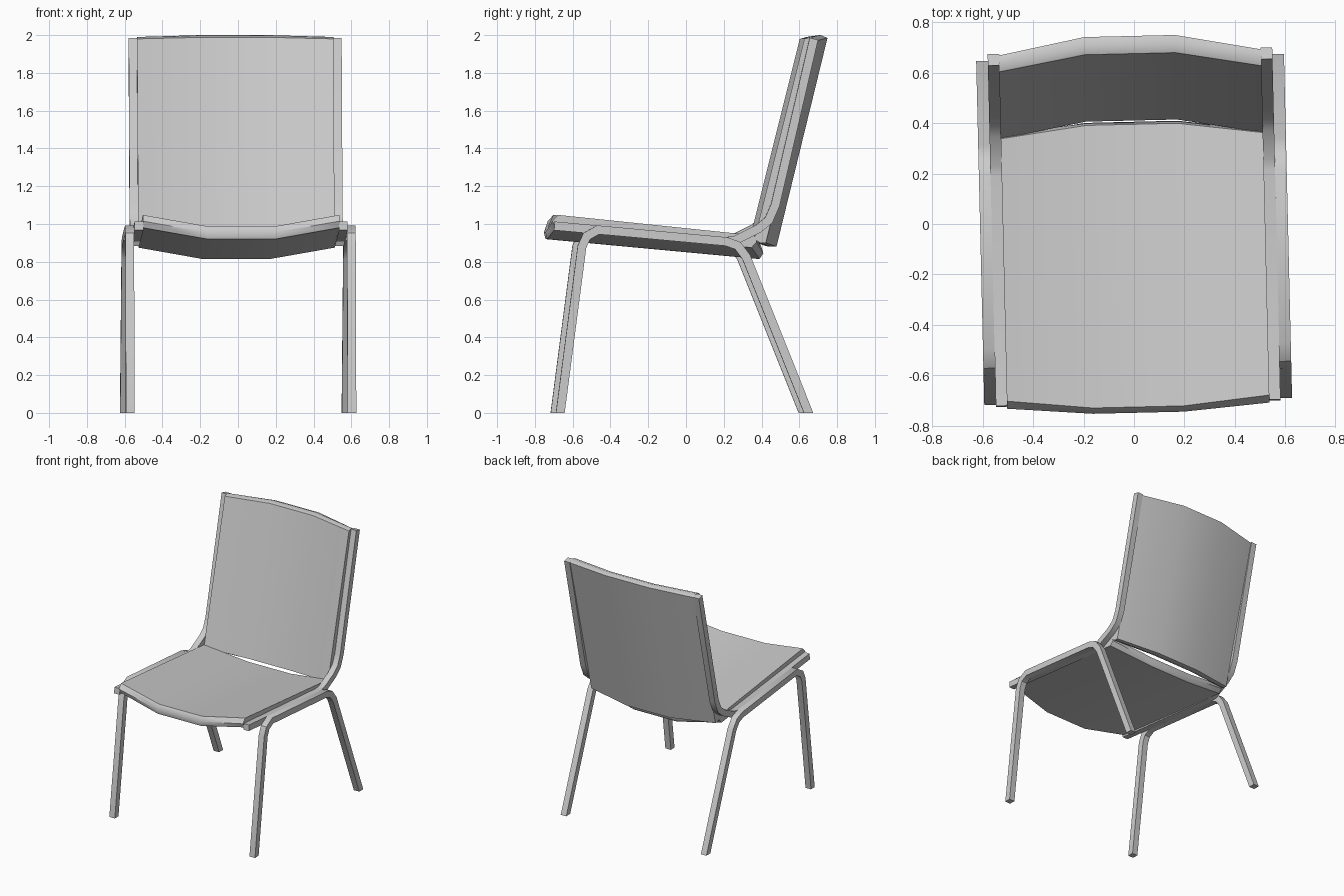
import bpy, bmesh, math
from mathutils import Matrix, Vector

if "Cube" in bpy.data.objects:
    bpy.data.objects.remove(bpy.data.objects["Cube"])

TURN = Matrix.Rotation(math.radians(1.35), 4, 'Z')  # whole chair is turned slightly


def finish(bm, name, angle):
    bmesh.ops.recalc_face_normals(bm, faces=bm.faces)
    bm.transform(TURN)
    mesh = bpy.data.meshes.new(name)
    bm.to_mesh(mesh)
    bm.free()
    ob = bpy.data.objects.new(name, mesh)
    bpy.context.collection.objects.link(ob)
    bpy.ops.object.select_all(action='DESELECT')
    ob.select_set(True)
    bpy.context.view_layer.objects.active = ob
    bpy.ops.object.shade_smooth_by_angle(angle=math.radians(angle))
    return ob


def loft(bm, rings):
    """Bridge closed rings of points and cap both ends."""
    rows = [[bm.verts.new(p) for p in ring] for ring in rings]
    n = len(rows[0])
    for a, b in zip(rows, rows[1:]):
        for i in range(n):
            j = (i + 1) % n
            bm.faces.new((a[i], a[j], b[j], b[i]))
    bm.faces.new(rows[0])
    bm.faces.new(rows[-1])


def dished_slab(name, edge, middle):
    """Slab across x: edge profile at the sides, middle profile between."""
    bm = bmesh.new()
    cols = [(-0.52, edge), (-0.18, middle), (0.18, middle), (0.52, edge)]
    loft(bm, [[(x, y, z) for y, z in prof] for x, prof in cols])
    return finish(bm, name, 50)


def square_tube(name, path, x, flat_ends=False, size=0.046):
    """Square bar swept along a (y, z) path with mitred bends."""
    pts = [Vector(p) for p in path]
    bm = bmesh.new()
    rings = []
    h = size / 2
    last = len(pts) - 1
    for i, p in enumerate(pts):
        d1 = (pts[max(i, 1)] - pts[max(i, 1) - 1]).normalized()
        k = min(i, last - 1)
        d2 = (pts[k + 1] - pts[k]).normalized()
        d = (d1 + d2).normalized()
        n = Vector((-d.y, d.x)) * (h / d.dot(d1))
        if flat_ends and i in (0, last):
            # feet are cut level with the floor
            n = Vector((math.copysign(h / abs(d.y), n.x), 0))
        a, b = p + n, p - n
        rings.append([(x - h, a.x, a.y), (x + h, a.x, a.y),
                      (x + h, b.x, b.y), (x - h, b.x, b.y)])
    loft(bm, rings)
    return finish(bm, name, 35)


# Seat
dished_slab("seat",
            [(-0.69, 1.048), (-0.72, 1.015), (-0.70, 0.98),
             (0.335, 0.875), (0.362, 0.905), (0.35, 0.94)],
            [(-0.725, 0.988), (-0.748, 0.955), (-0.74, 0.92),
             (0.385, 0.815), (0.405, 0.845), (0.395, 0.88)])

# Backrest
dished_slab("backrest",
            [(0.615, 1.98), (0.65, 1.99), (0.68, 1.97),
             (0.41, 0.90), (0.38, 0.90), (0.35, 0.92)],
            [(0.675, 1.988), (0.71, 2.0), (0.745, 1.985),
             (0.475, 0.88), (0.44, 0.88), (0.41, 0.895)])

# Side frames: an inner rail under the seat and back, an outer leg hoop
rail = [(-0.71, 0.99), (0.20, 0.907), (0.25, 0.915), (0.37, 0.975),
        (0.425, 1.02), (0.46, 1.10), (0.664, 1.98)]
hoop = [(-0.68, 0), (-0.565, 0.88), (-0.54, 0.935), (-0.48, 0.969),
        (0.20, 0.907), (0.26, 0.885), (0.305, 0.825), (0.635, 0)]
for side, s in (("left", -1), ("right", 1)):
    square_tube(side + "_rail", rail, s * 0.541)
    square_tube(side + "_legs", hoop, s * 0.587, flat_ends=True)
